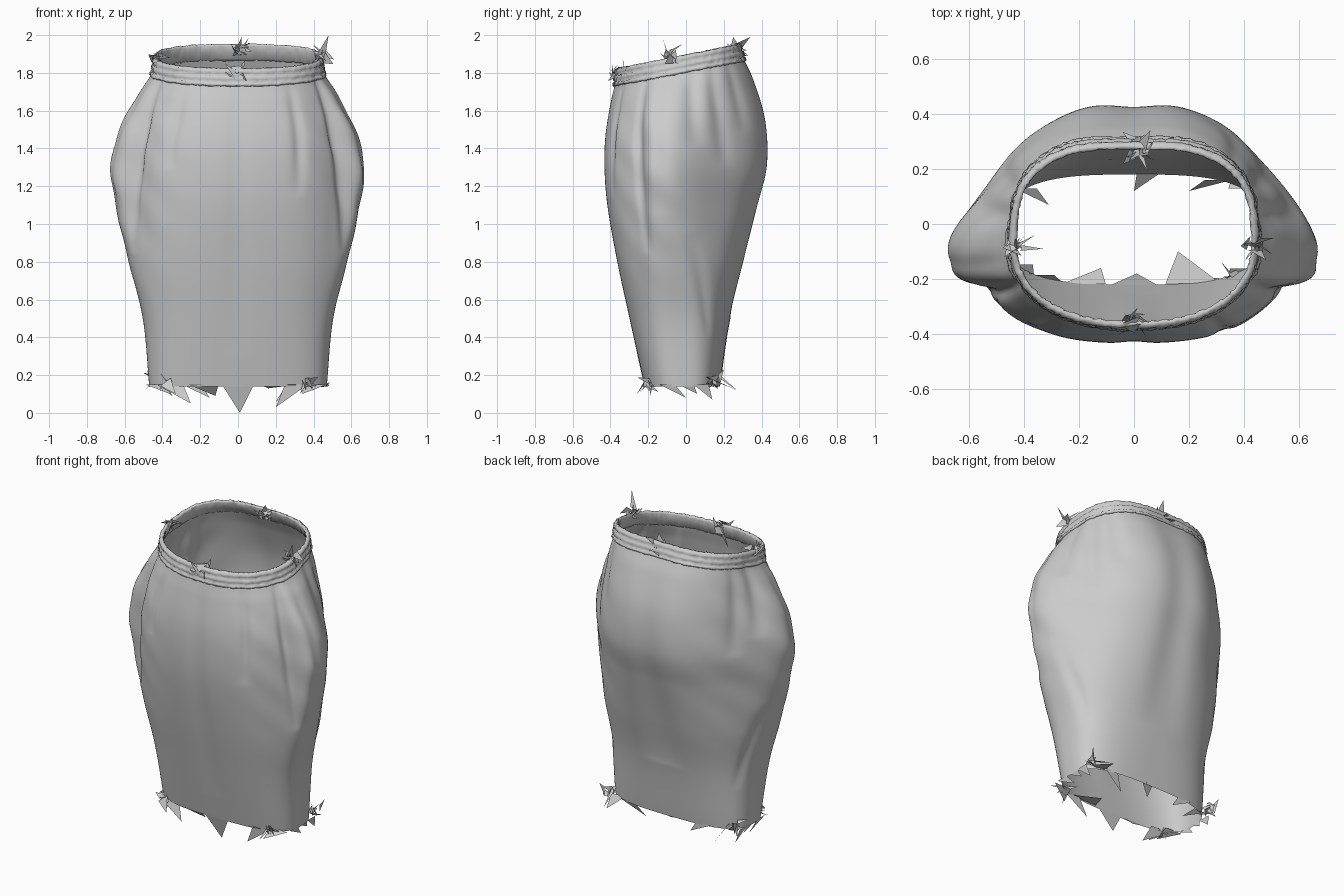
import bpy, math, random
from math import sin, cos, pi, exp
from mathutils import Vector

if "Cube" in bpy.data.objects:
    bpy.data.objects.remove(bpy.data.objects["Cube"])

random.seed(4)
SEG = 200

# Profile curves of the skirt, keyed by height
Z = [.14, .50, .80, 1.10, 1.30, 1.50, 1.70, 1.80, 1.885]
CURVES = {
    'width':  [.47, .495, .545, .56, .555, .53, .478, .446, .434],
    'bulge':  [0, .01, .035, .09, .122, .10, .045, .01, 0],
    'front':  [-.22, -.30, -.365, -.418, -.433, -.428, -.400, -.378, -.362],
    'back':   [.18, .235, .315, .395, .446, .436, .365, .315, .280],
    'mid':    [-.02, -.04, -.06, -.08, -.08, -.08, -.07, -.06, -.06],
    'n_back': [3.0, 2.6, 2.3, 2.1, 2.1, 2.1, 2.4, 2.7, 2.8],
    'n_front': [3.0, 2.9, 2.7, 2.5, 2.5, 2.5, 2.4, 2.3, 2.3],
}
# Cloth folds: angle at top, angle at foot, top z, foot z, depth, angular width
FOLDS = [(-26, -20, 1.84, .85, -.034, 4), (-154, -159, 1.84, .85, -.034, 4),
         (-56, -60, 1.80, 1.15, -.015, 4), (-124, -126, 1.75, 1.3, -.010, 4),
         (8, 14, 1.84, 1.40, -.018, 5), (24, 32, 1.82, 1.30, -.015, 5),
         (42, 48, 1.82, 1.45, -.010, 5), (172, 164, 1.84, 1.40, -.018, 5),
         (156, 148, 1.82, 1.30, -.015, 5), (-10, -5, 1.80, 1.05, -.012, 5),
         (-170, -175, 1.80, 1.0, -.012, 5), (90, 90, 1.9, .5, -.025, 11),
         (-90, -90, 1.9, .3, -.008, 3), (10, 30, .95, .40, -.010, 6),
         (170, 150, .95, .40, -.010, 6)]


def smooth(a, b, v):
    t = min(1, max(0, (v - a) / (b - a)))
    return t * t * (3 - 2 * t)


def curve(name, z):
    v = CURVES[name]
    i = max(0, min(len(Z) - 2, sum(k <= z for k in Z) - 1))
    slope = lambda j: ((v[min(j + 1, len(Z) - 1)] - v[max(j - 1, 0)]) /
                       (Z[min(j + 1, len(Z) - 1)] - Z[max(j - 1, 0)]))
    h = Z[i + 1] - Z[i]
    t = (z - Z[i]) / h
    return (v[i] * (2*t**3 - 3*t*t + 1) + slope(i) * h * (t**3 - 2*t*t + t)
            + v[i + 1] * (3*t*t - 2*t**3) + slope(i + 1) * h * (t**3 - t*t))


def point(a, z, off=0.0):
    """Point on the garment at angle a (0 = right, 90 = back) and height z."""
    c, s = cos(a), sin(a)
    n = curve('n_back' if s > 0 else 'n_front', z)
    mid = curve('mid', z)
    reach = abs(curve('back' if s > 0 else 'front', z) - mid)
    x = math.copysign(abs(c) ** (2 / n), c) * curve('width', z)
    y = mid + math.copysign(abs(s) ** (2 / n), s) * reach
    # baggy hip bulge, steep towards the front
    d = y + .12
    shape = exp(-(d / .21) ** 2) if d > 0 else exp(-(d / .115) ** 4)
    x += math.copysign(1, c) * curve('bulge', z) * shape * min(1, abs(c) * 2.5)
    deg = math.degrees(a)
    for a0, a1, zt, zb, depth, wid in FOLDS:
        if zb < z < zt:
            t = (zt - z) / (zt - zb)
            diff = (deg - (a0 + (a1 - a0) * t) + 180) % 360 - 180
            off += depth * sin(pi * t) ** .7 * exp(-(diff / wid) ** 2)
    # light crumpling at the hips
    off += .006 * sin(9 * a + 11 * z) * sin(13 * z) * smooth(.5, 1.2, z) * smooth(1.8, 1.6, z) * c * c
    out = Vector((c, s * 1.1)).normalized()
    tilt = .2 * (y + .06) * smooth(1.15, 1.88, z)
    return Vector((x + out.x * off, y + out.y * off, z + tilt))


def add_mesh(name, verts, faces, is_smooth=True):
    me = bpy.data.meshes.new(name)
    me.from_pydata([tuple(v) for v in verts], [], faces)
    ob = bpy.data.objects.new(name, me)
    bpy.context.collection.objects.link(ob)
    for p in me.polygons:
        p.use_smooth = is_smooth
    return ob


def loft(name, rows, closed=False, jitter=0.0):
    verts = []
    for z, off in rows:
        for i in range(SEG):
            p = point(2 * pi * i / SEG - pi, z, off + random.uniform(-jitter, jitter))
            p.z += random.uniform(-jitter, jitter)
            verts.append(p)
    R = len(rows)
    faces = [(k * SEG + i, k * SEG + (i + 1) % SEG,
              (k + 1) % R * SEG + (i + 1) % SEG, (k + 1) % R * SEG + i)
             for k in range(R if closed else R - 1) for i in range(SEG)]
    return add_mesh(name, verts, faces)


# Skirt body: open cloth tube
loft('skirt_body', [(.14 + (1.86 - .14) * k / 110, 0) for k in range(111)])

# Waistband: closed ridged section, slightly crumpled
band = [(1.79, .002), (1.795, .010), (1.807, .011), (1.813, .004), (1.825, .013),
        (1.842, .014), (1.85, .006), (1.862, .015), (1.876, .014), (1.884, .006),
        (1.884, -.005), (1.872, -.011), (1.84, -.011), (1.80, -.007)]
loft('waistband', band, True, .003)


def shards(name, items):
    """Loose thin triangles: three corners each."""
    verts = [p for tri in items for p in tri]
    add_mesh(name, verts, [(3*i, 3*i + 1, 3*i + 2) for i in range(len(items))], False)


# Torn hem points: hem angle, half-width in x, tip position
TIPS = [(-132, .07, -.25, -.22, .05), (-150, .06, -.36, -.22, .10), (-90, .085, .01, -.18, .0),
        (-104, .08, -.12, -.16, .09), (-58, .06, .20, -.19, .03), (-36, .06, .34, -.23, .10),
        (-72, .10, .16, -.10, .13), (140, .04, -.31, .07, .11), (112, .05, -.15, .17, .08),
        (88, .04, .0, .12, .10), (58, .05, .20, .12, .06), (40, .05, .38, .27, .12)]
hem = []
for deg, w, x, y, z in TIPS:
    b = point(math.radians(deg), .15)
    side = Vector((w, 0, 0))
    hem.append((b - side, b + side, Vector((x, y, z))))
# side points of the hem
for s in (-1, 1):
    for y, dy, z in ((-.10, .0, .08), (.0, .06, .10), (.08, .14, .07)):
        hem.append((Vector((s * .468, y - .04, .15)), Vector((s * .468, y + .04, .15)),
                    Vector((s * .45, dy, z))))
shards('torn_hem', hem)


def tuft(name, centre, count, size, tips=()):
    c = Vector(centre)
    items = []
    rv = lambda s: Vector([random.uniform(-s, s) for _ in range(3)])
    for _ in range(count):
        items.append((c + rv(size * .6), c + rv(size * .6), c + rv(size)))
    for t in tips:
        items.append((c + rv(.04), c + rv(.04), Vector(t)))
    shards(name, items)


# Loose scraps around the waist and at the hem corners
tuft('front_waist_scrap', (-.01, -.36, 1.80), 8, .065, [(-.05, -.36, 1.68), (.04, -.33, 1.87), (.07, -.37, 1.82)])
tuft('back_waist_scrap', (.02, .27, 1.92), 8, .065, [(.06, .34, 1.99), (.05, .19, 1.94), (.02, .25, 1.99), (.07, .3, 1.96)])
tuft('left_waist_scrap', (-.43, -.08, 1.87), 8, .06, [(-.33, -.09, 1.90), (-.36, -.04, 1.88), (-.46, -.12, 1.82)])
tuft('right_waist_scrap', (.44, -.08, 1.89), 8, .065, [(.48, -.13, 2.0), (.39, -.07, 1.86), (.51, -.05, 1.87)])
for s in (-1, 1):
    tuft('hem_corner_scrap', (s * .44, .14, .17), 6, .065, [(s * .48, .20, .23), (s * .40, .27, .12)])
    tuft('hem_front_scrap', (s * .38, -.20, .15), 5, .065, [(s * .33, -.26, .10)])
